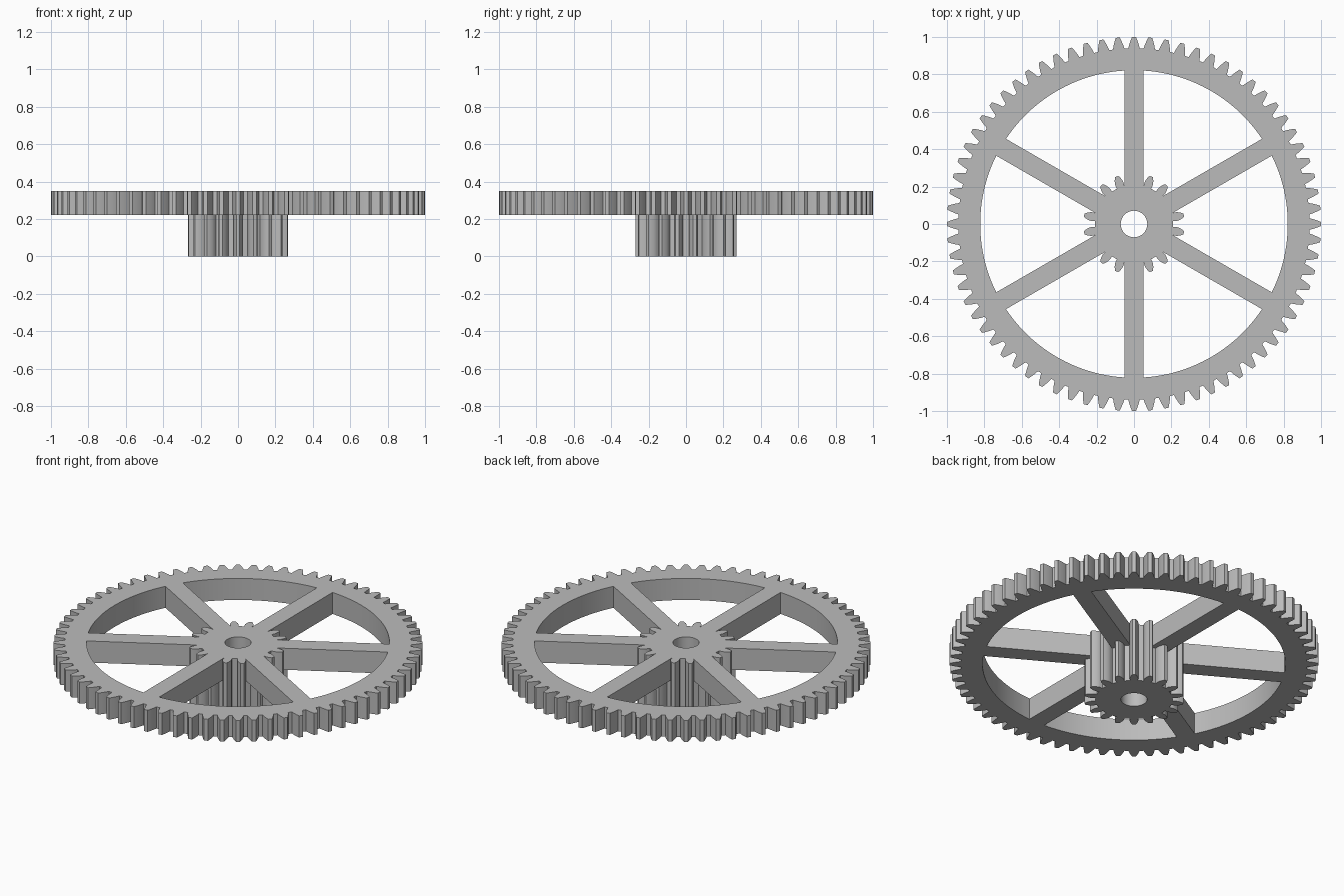
import bpy
import math

cube = bpy.data.objects.get("Cube")
if cube:
    bpy.data.objects.remove(cube, do_unlink=True)

MODULE = 2 / 74                 # shared tooth size of both gears
PRESSURE = math.radians(20)
BOTTOM, TOP = 0.221, 0.35       # height range of the large wheel
RIM_INNER = 0.822
SPOKE_HALF = 0.052
BORE = 0.071
SECTOR = math.radians(30)       # half the angle between spokes

steel = bpy.data.materials.new("grey steel")
steel.use_nodes = True
GREY = (0.5, 0.5, 0.5, 1)
steel.diffuse_color = GREY
steel.node_tree.nodes["Principled BSDF"].inputs["Base Color"].default_value = GREY


def gear_outline(teeth, phase=0.0, steps=6):
    """Involute gear outline as (radius, angle) pairs, counter-clockwise."""
    pitch = MODULE * teeth / 2
    base = pitch * math.cos(PRESSURE)
    root, tip = pitch - 1.25 * MODULE, pitch + MODULE

    def half_angle(r):
        a = math.acos(min(1, base / r))
        return (math.pi / (2 * teeth) + math.tan(PRESSURE) - PRESSURE
                - math.tan(a) + a)

    start = max(root, base)
    radii = [start + (tip - start) * i / steps for i in range(steps + 1)]
    if root < base:
        radii.insert(0, root)
    points = []
    for i in range(teeth):
        c = phase + math.tau * i / teeth
        points += [(r, c - half_angle(r)) for r in radii]
        points += [(r, c + half_angle(r)) for r in reversed(radii)]
    return points


def circle(radius, sides=64):
    return [(radius, math.tau * i / sides) for i in range(sides)]


def plate(name, outlines, z0, z1):
    """Extrude an outer outline, with the other outlines as holes."""
    curve = bpy.data.curves.new(name, "CURVE")
    curve.dimensions = "2D"
    curve.fill_mode = "BOTH"
    curve.extrude = (z1 - z0) / 2
    for outline in outlines:
        spline = curve.splines.new("POLY")
        spline.points.add(len(outline) - 1)
        for p, (r, a) in zip(spline.points, outline):
            p.co = (r * math.cos(a), r * math.sin(a), 0, 1)
        spline.use_cyclic_u = True
    obj = bpy.data.objects.new(name, curve)
    obj.location.z = (z0 + z1) / 2
    bpy.context.collection.objects.link(obj)
    bpy.ops.object.select_all(action="DESELECT")
    obj.select_set(True)
    bpy.context.view_layer.objects.active = obj
    bpy.ops.object.convert(target="MESH")
    obj = bpy.context.view_layer.objects.active
    # Weld the caps to the walls
    bpy.ops.object.mode_set(mode="EDIT")
    bpy.ops.mesh.select_all(action="SELECT")
    bpy.ops.mesh.remove_doubles(threshold=0.00005)
    bpy.ops.mesh.normals_make_consistent(inside=False)
    bpy.ops.object.mode_set(mode="OBJECT")
    obj.data.materials.clear()
    obj.data.materials.append(steel)
    bpy.ops.object.shade_smooth_by_angle(angle=math.radians(20))
    return obj


# Small gear outline, with a tooth centred on each vertical spoke
pinion = gear_outline(18, phase=math.radians(10))


# Window between two spokes: rim arc outside, small gear teeth inside
def spoke_edge(r):
    return SECTOR - math.asin(SPOKE_HALF / r)


edge = spoke_edge(RIM_INNER)
foot = 0.2127
window = [(RIM_INNER, -edge + 2 * edge * i / 28) for i in range(29)]
window.append((foot, spoke_edge(foot)))
inner = []
for r, a in pinion:
    a = (a + math.pi) % math.tau - math.pi
    if abs(a) < SECTOR and r * math.sin(SECTOR - abs(a)) > SPOKE_HALF:
        inner.append((r, a))
# Keep outline order: teeth at -10 and +10 degrees, walked backwards
lower = [p for p in inner if p[1] < 0]
upper = [p for p in inner if p[1] >= 0]
window += upper[::-1] + lower[::-1]
window.append((foot, -spoke_edge(foot)))
windows = [[(r, a + 2 * SECTOR * k) for r, a in window] for k in range(6)]

# Large spoked wheel and the small gear beneath it
plate("spoked_gear_wheel", [gear_outline(72), circle(BORE)] + windows, BOTTOM, TOP)
plate("pinion_gear", [pinion, circle(BORE)], 0.0, BOTTOM)
